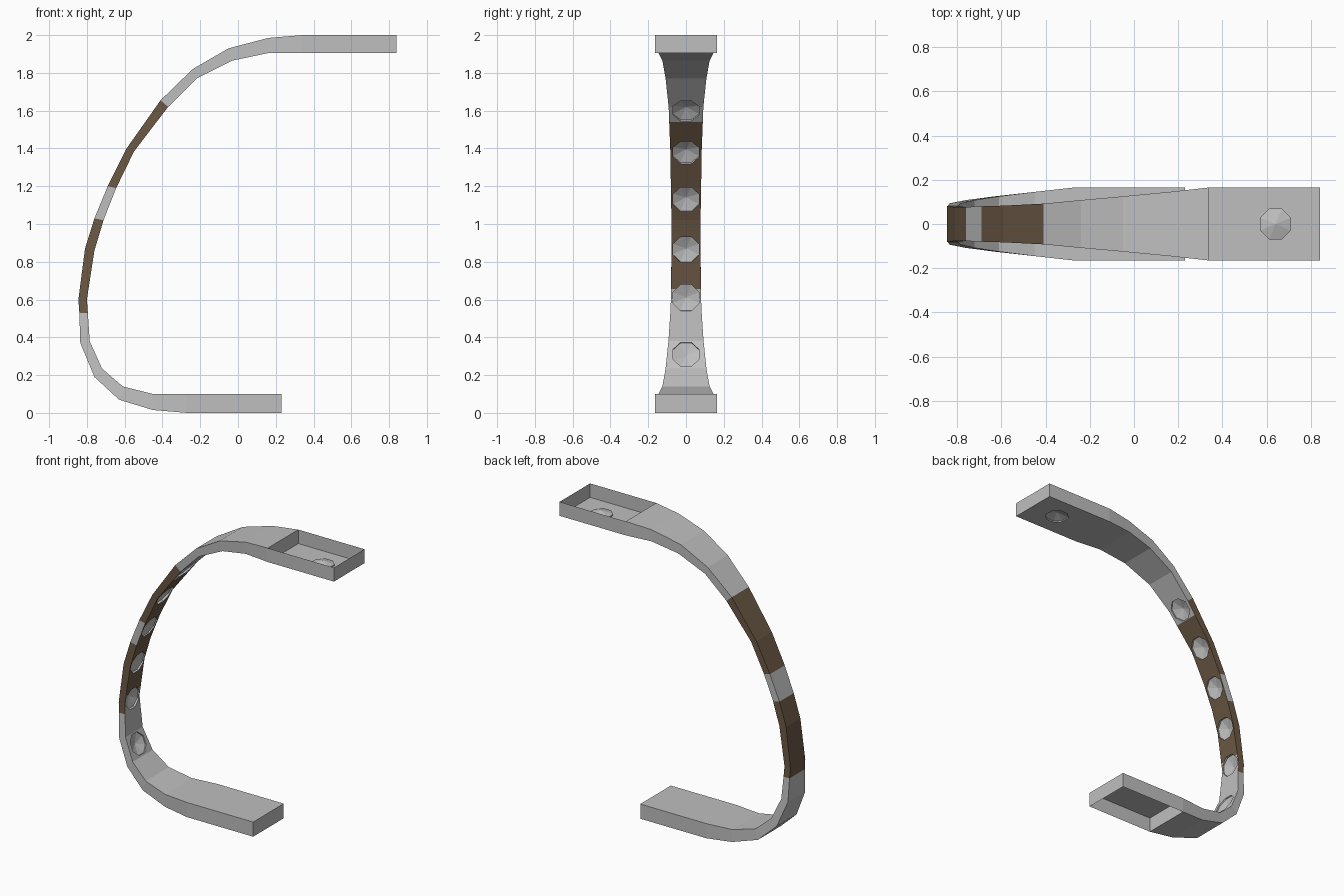
import bpy, bmesh, math
from mathutils import Vector

if "Cube" in bpy.data.objects:
    bpy.data.objects.remove(bpy.data.objects["Cube"])

def material(name, rgb):
    m = bpy.data.materials.new(name)
    m.diffuse_color = (*rgb, 1)
    m.use_nodes = True
    m.node_tree.nodes["Principled BSDF"].inputs["Base Color"].default_value = m.diffuse_color
    return m

MATS = [material("light grey", (0.52, 0.52, 0.52)), material("brown", (0.15, 0.10, 0.06))]

# Stations along the C: outer x, z, inner x, z, half width
PATH = [
    (0.84, 2.0, 0.84, 1.905, 0.165), (0.34, 2.0, 0.34, 1.905, 0.165),
    (0.16, 1.985, 0.16, 1.905, 0.145), (-0.05, 1.93, -0.03, 1.865, 0.125),
    (-0.24, 1.82, -0.22, 1.77, 0.108), (-0.41, 1.655, -0.37, 1.62, 0.092),
    (-0.59, 1.40, -0.55, 1.385, 0.083), (-0.69, 1.20, -0.645, 1.19, 0.08),
    (-0.76, 1.03, -0.712, 1.02, 0.077), (-0.81, 0.87, -0.76, 0.86, 0.077),
    (-0.845, 0.60, -0.80, 0.60, 0.08), (-0.84, 0.53, -0.795, 0.53, 0.083),
    (-0.835, 0.37, -0.785, 0.38, 0.093), (-0.76, 0.19, -0.72, 0.235, 0.108),
    (-0.63, 0.07, -0.61, 0.14, 0.125), (-0.45, 0.015, -0.45, 0.10, 0.145),
    (-0.27, 0.0, -0.27, 0.10, 0.165), (0.23, 0.0, 0.23, 0.10, 0.165),
]

# Strip: closed band swept through the stations
bm = bmesh.new()
rings = [[bm.verts.new(c) for c in ((ox, -w, oz), (ox, w, oz), (ix, w, iz), (ix, -w, iz))]
         for ox, oz, ix, iz, w in PATH]
inner = []
for a, b in zip(rings, rings[1:]):
    for k in range(4):
        f = bm.faces.new((a[k], a[(k + 1) % 4], b[(k + 1) % 4], b[k]))
        z = (a[0].co.z + b[0].co.z) / 2
        if k == 2:
            inner.append(f)
        elif 0.53 < z < 1.03 or 1.2 < z < 1.65:
            f.material_index = 1
bm.faces.new(rings[0])
bm.faces.new(rings[-1][::-1])
bmesh.ops.recalc_face_normals(bm, faces=bm.faces)

# Brown lining on the inner face, cut at its own heights
for z in (0.655, 1.54):
    geom = set(inner)
    for f in inner:
        geom.update(f.edges, f.verts)
    cut = bmesh.ops.bisect_plane(bm, geom=list(geom), plane_co=(0, 0, z), plane_no=(0, 0, 1))
    inner = list({g for g in cut["geom"] if isinstance(g, bmesh.types.BMFace)})
for f in inner:
    if 0.655 < f.calc_center_median().z < 1.54:
        f.material_index = 1

me = bpy.data.meshes.new("curved_band")
bm.to_mesh(me)
bm.free()
band = bpy.data.objects.new("curved_band", me)
bpy.context.collection.objects.link(band)

# Cutter for the eight-sided conical dimples
def inner_x(z):
    for p, q in zip(PATH, PATH[1:]):
        if q[3] <= z < p[3]:
            return q[2] + (p[2] - q[2]) * (z - q[3]) / (p[3] - q[3])

def dimple(bm, centre, normal):
    side = Vector((0, 1, 0))
    up = normal.cross(side)
    def ring(h):
        angles = [math.pi / 8 + i * math.pi / 4 for i in range(8)]
        return [bm.verts.new(centre + normal * h + 0.075 * (side * math.cos(t) + up * math.sin(t)))
                for t in angles]
    top, low = ring(0.03), ring(-0.008)
    tip = bm.verts.new(centre - normal * 0.03)
    bm.faces.new(top)
    for i in range(8):
        j = (i + 1) % 8
        bm.faces.new((top[i], top[j], low[j], low[i]))
        bm.faces.new((low[i], low[j], tip))

bm = bmesh.new()
for z in (1.60, 1.38, 1.13, 0.865, 0.61, 0.31):
    tangent = Vector((inner_x(z + 0.06) - inner_x(z - 0.06), 0, 0.12)).normalized()
    dimple(bm, Vector((inner_x(z), 0, z)), Vector((tangent.z, 0, -tangent.x)))
dimple(bm, Vector((0.64, 0, 1.905)), Vector((0, 0, -1)))
bmesh.ops.recalc_face_normals(bm, faces=bm.faces)
cme = bpy.data.meshes.new("dimple_cutter")
bm.to_mesh(cme)
bm.free()
cutter = bpy.data.objects.new("dimple_cutter", cme)
bpy.context.collection.objects.link(cutter)
for mesh in (me, cme):
    for m in MATS:
        mesh.materials.append(m)

mod = band.modifiers.new("dimples", "BOOLEAN")
mod.operation = "DIFFERENCE"
mod.solver = "EXACT"
mod.object = cutter
bpy.context.view_layer.objects.active = band
bpy.ops.object.modifier_apply(modifier=mod.name)
bpy.data.objects.remove(cutter)

# Open pockets at both ends, each closed by a step wall
bm = bmesh.new()
bm.from_mesh(band.data)
lids = [f for f in bm.faces if abs(f.normal.z) > 0.9 and
        ((f.calc_center_median().z > 1.995 and f.calc_center_median().x > 0.35) or
         (f.calc_center_median().z < 0.003 and f.calc_center_median().x > -0.25))]
bmesh.ops.delete(bm, geom=lids, context="FACES")
for ox, oz, ix, iz, w in (PATH[1], PATH[-2]):
    lo, hi = sorted((oz, iz))
    bm.faces.new([bm.verts.new(c) for c in ((ox, -w, lo), (ox, w, lo), (ox, w, hi), (ox, -w, hi))])
bm.to_mesh(band.data)
bm.free()
